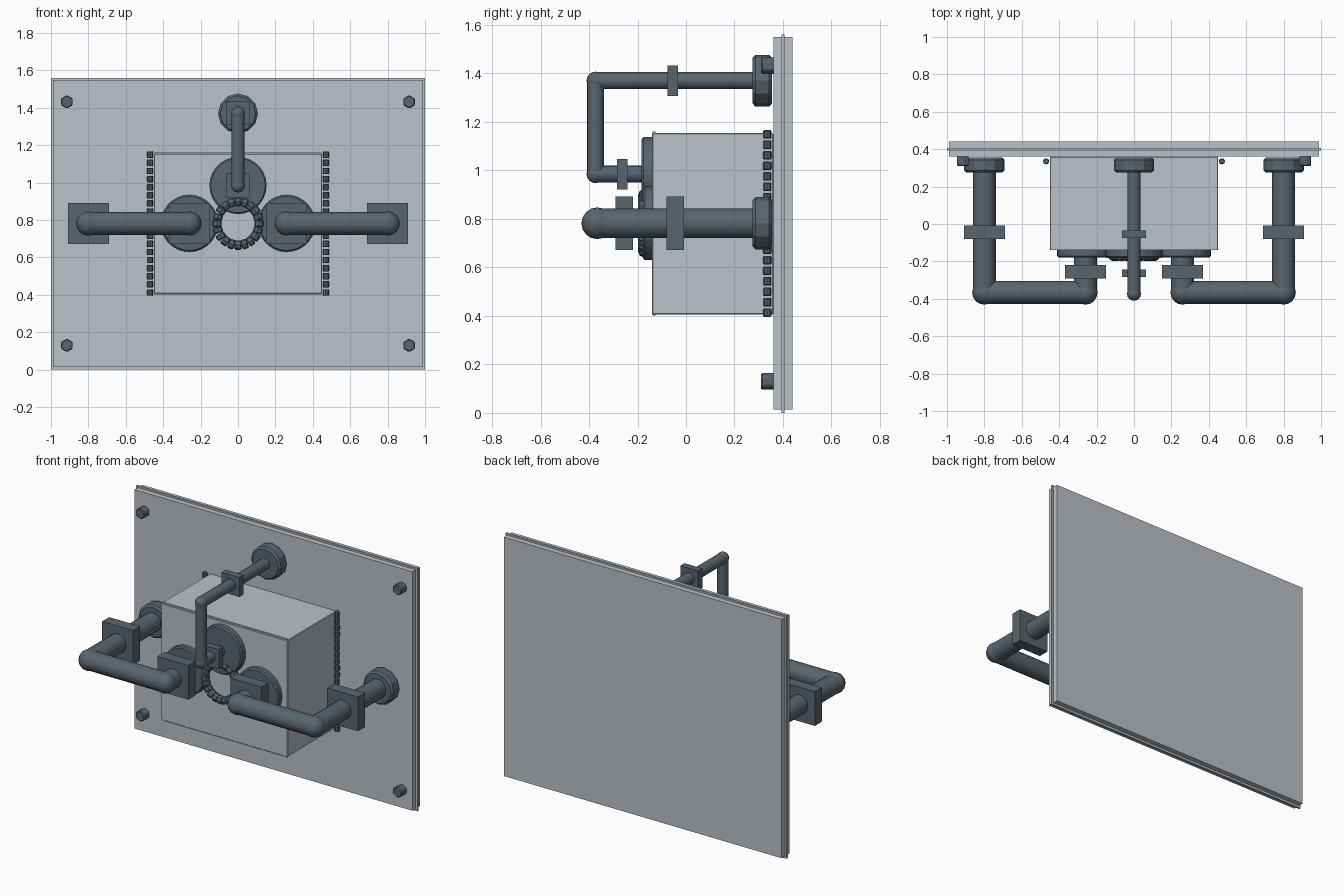
import bpy, math, random
from mathutils import Vector

if "Cube" in bpy.data.objects:
    bpy.data.objects.remove(bpy.data.objects["Cube"])

random.seed(4)


def material(name, rgb):
    m = bpy.data.materials.new(name)
    m.diffuse_color = (*rgb, 1)
    m.use_nodes = True
    m.node_tree.nodes["Principled BSDF"].inputs["Base Color"].default_value = m.diffuse_color
    return m


LIGHT = material("light_grey_steel", (0.50, 0.54, 0.58))
DARK = material("dark_blue_grey_iron", (0.10, 0.13, 0.155))


def finish(name, mat, bevel=0, smooth=False):
    ob = bpy.context.object
    ob.name = name
    ob.data.materials.append(mat)
    if bevel:
        mod = ob.modifiers.new("edge", 'BEVEL')
        mod.width, mod.segments = bevel, 1
        mod.limit_method = 'ANGLE'
        mod.angle_limit = math.radians(50)
    if smooth:
        bpy.ops.object.shade_smooth_by_angle(angle=math.radians(35))
    return ob


def box(name, center, size, mat, bevel=0, rot=(0, 0, 0)):
    bpy.ops.mesh.primitive_cube_add(size=1, location=center, rotation=rot)
    bpy.context.object.scale = size
    bpy.ops.object.transform_apply(location=False, rotation=False, scale=True)
    return finish(name, mat, bevel)


def rod(name, a, b, r, mat, sides=16, bevel=0, smooth=True):
    a, b = Vector(a), Vector(b)
    d = b - a
    bpy.ops.mesh.primitive_cylinder_add(
        vertices=sides, radius=r, depth=d.length, location=(a + b) / 2,
        rotation=d.to_track_quat('Z', 'Y').to_euler())
    return finish(name, mat, bevel, smooth)


def ball(name, p, r):
    bpy.ops.mesh.primitive_uv_sphere_add(segments=16, ring_count=8, radius=r, location=p)
    return finish(name, DARK, 0, True)


def pipe(name, points, r):
    # straight runs with ball elbows at the inner corners
    for i, (a, b) in enumerate(zip(points, points[1:])):
        rod(f"{name}_run_{i}", a, b, r, DARK)
    for i, p in enumerate(points[1:-1]):
        ball(f"{name}_elbow_{i}", p, r * 1.07)


# Wall plate with a thin seam running around its edge
box("wall_plate", (0, 0.4, 0.782), (1.976, 0.08, 1.536), LIGHT)
box("plate_seam", (0, 0.4, 0.78), (2.0, 0.012, 1.56), LIGHT)

# Corner bolts
for x in (-0.915, 0.915):
    for z in (0.13, 1.432):
        rod("plate_bolt", (x, 0.37, z), (x, 0.31, z), 0.036, DARK, 6, 0.005, False)

# Housing box and its thin front seams
box("housing", (0, 0.11, 0.78), (0.9, 0.5, 0.75), LIGHT, 0.004)
for z in (0.407, 1.155):
    box("housing_seam", (0, -0.132, z), (0.89, 0.012, 0.012), LIGHT)

# Weld beads down both sides of the housing
for side in (-1, 1):
    for i in range(18):
        z = 0.413 + i * 0.0433
        rod("side_weld_bead", (side * 0.47, 0.335, z - 0.017), (side * 0.47, 0.335, z + 0.017),
            0.016 + random.uniform(-0.001, 0.001), DARK, 8, 0.003, False)

# Mirrored pair of side pipes with flanges
for side in (-1, 1):
    xo, xi, z, yf = side * 0.80, side * 0.26, 0.782, -0.366
    pipe("side_pipe", [(xo, 0.35, z), (xo, yf, z), (xi, yf, z), (xi, -0.15, z)], 0.061)
    rod("side_wall_flange", (xo, 0.355, z), (xo, 0.275, z), 0.108, DARK, 12, 0.012, False)
    box("outer_coupling", (xo, -0.045, z), (0.22, 0.072, 0.22), DARK)
    box("inner_coupling", (xi, -0.255, z), (0.22, 0.072, 0.22), DARK)
    rod("side_port_disc", (xi, -0.13, z), (xi, -0.178, z), 0.152, DARK, 28, 0.008, False)

# Thin upper pipe with flanges
pipe("top_pipe", [(0, 0.35, 1.37), (0, -0.373, 1.37), (0, -0.373, 0.985), (0, -0.15, 0.985)], 0.035)
rod("top_wall_flange", (0, 0.355, 1.37), (0, 0.275, 1.37), 0.107, DARK, 12, 0.012, False)
box("upper_coupling", (0, -0.055, 1.37), (0.126, 0.042, 0.126), DARK)
box("lower_coupling", (0, -0.263, 0.985), (0.126, 0.042, 0.126), DARK)
rod("top_port_disc", (0, -0.13, 0.985), (0, -0.183, 0.985), 0.153, DARK, 28, 0.008, False)

# Ring of lumpy weld beads between the discs
count = 20
for i in range(count):
    a = math.tau * i / count
    t = Vector((-math.sin(a), 0, math.cos(a)))
    c = Vector((0.113 * math.cos(a), -0.172, 0.782 + 0.116 * math.sin(a)))
    h = 0.018 + random.uniform(-0.002, 0.002)
    rod("ring_weld_bead", c - t * h, c + t * h, 0.026, DARK, 8, 0.006, False)
